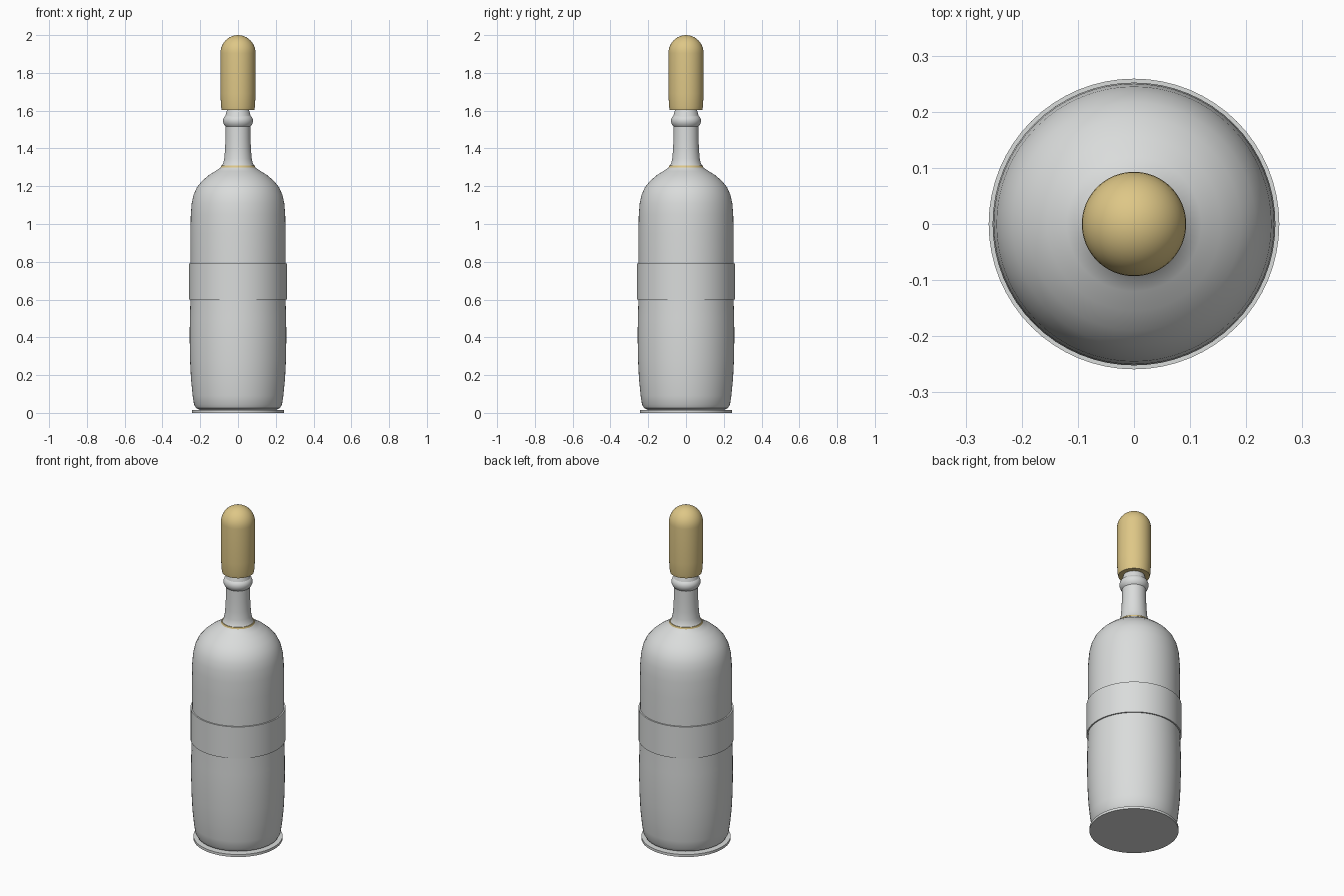
import bpy
import math

cube = bpy.data.objects.get("Cube")
if cube:
    bpy.data.objects.remove(cube, do_unlink=True)


def material(name, colour):
    mat = bpy.data.materials.new(name)
    mat.use_nodes = True
    mat.diffuse_color = colour
    mat.node_tree.nodes["Principled BSDF"].inputs["Base Color"].default_value = colour
    return mat


silver = material("pale silver", (0.70, 0.715, 0.71, 1))
gold = material("soft gold", (0.73, 0.57, 0.24, 1))


def lathe(name, profile, mat, sides=64, closed=False, angle=35):
    """Revolve (radius, height) points, listed bottom to top, about z."""
    verts, rings, faces = [], [], []
    for r, z in profile:
        if r == 0:
            rings.append([len(verts)] * sides)
            verts.append((0, 0, z))
        else:
            rings.append(list(range(len(verts), len(verts) + sides)))
            for i in range(sides):
                a = math.tau * i / sides
                verts.append((r * math.cos(a), r * math.sin(a), z))
    pairs = list(zip(rings, rings[1:]))
    if closed:
        pairs.append((rings[-1], rings[0]))
    for low, high in pairs:
        for i in range(sides):
            j = (i + 1) % sides
            quad = [low[i], low[j], high[j], high[i]]
            faces.append(list(dict.fromkeys(quad)))
    mesh = bpy.data.meshes.new(name)
    mesh.from_pydata(verts, [], faces)
    mesh.materials.append(mat)
    obj = bpy.data.objects.new(name, mesh)
    bpy.context.collection.objects.link(obj)
    bpy.ops.object.select_all(action="DESELECT")
    obj.select_set(True)
    bpy.context.view_layer.objects.active = obj
    bpy.ops.object.shade_smooth_by_angle(angle=math.radians(angle))
    return obj


# Flat foot disc
lathe("foot", [(0, 0), (0.243, 0), (0.243, 0.015), (0, 0.015)], silver)

# Slightly bulging body, rounded shoulder and slim neck
lathe("body", [
    (0, 0.015), (0.2, 0.015), (0.222, 0.025), (0.233, 0.045), (0.24, 0.09),
    (0.249, 0.18), (0.254, 0.28), (0.256, 0.4), (0.255, 0.5), (0.251, 0.62),
    (0.251, 0.8), (0.252, 0.95), (0.25, 1.05), (0.245, 1.11), (0.235, 1.155),
    (0.217, 1.195), (0.19, 1.228), (0.155, 1.258), (0.12, 1.28), (0.09, 1.3),
    (0.079, 1.32), (0.073, 1.345), (0.069, 1.39), (0.066, 1.45),
    (0.065, 1.53), (0, 1.53)], silver)

# Raised band round the middle
lathe("waist_band", [(0.248, 0.6), (0.259, 0.6), (0.259, 0.79), (0.248, 0.79)],
      silver, closed=True)

# Thin trim where the shoulder meets the neck
lathe("neck_trim", [(0.075, 1.3), (0.092, 1.3), (0.089, 1.309), (0.075, 1.309)],
      gold, closed=True)

# Rounded lip and tapering spout
lathe("lip", [(0, 1.515), (0.064, 1.515), (0.073, 1.524), (0.079, 1.54),
              (0.079, 1.553), (0.074, 1.566), (0.066, 1.573), (0, 1.573)], silver)
lathe("spout", [(0, 1.57), (0.068, 1.57), (0.055, 1.615), (0, 1.615)], silver)

# Domed cap
dome = [(0.093 * math.cos(t), 1.905 + 0.095 * math.sin(t))
        for t in (math.pi / 2 * k / 10 for k in range(10))]
lathe("cap", [(0, 1.604), (0.086, 1.604), (0.09, 1.625), (0.093, 1.69)]
      + dome + [(0, 2.0)], gold)
